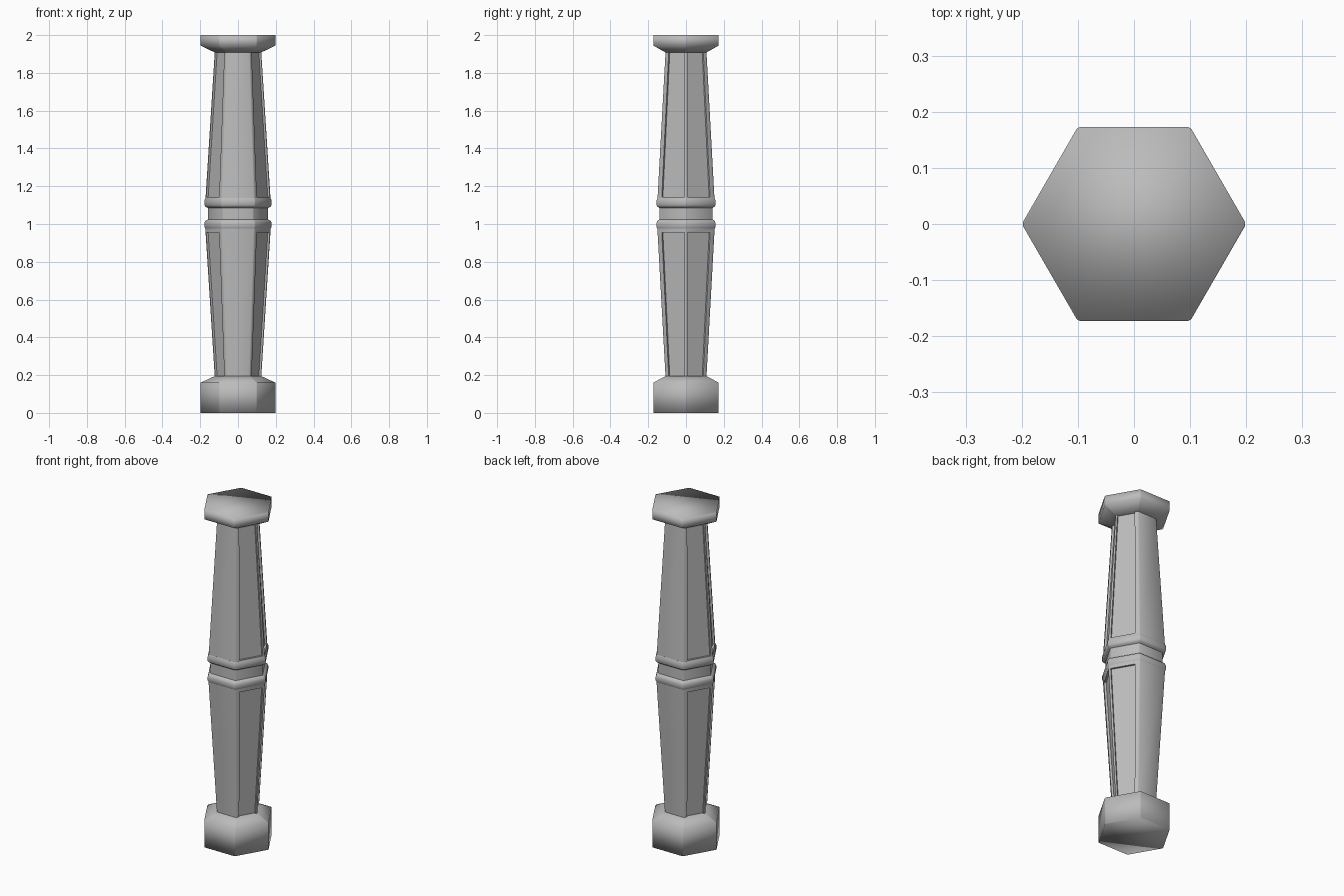
import bpy, bmesh, math
from mathutils import Vector

cube = bpy.data.objects.get("Cube")
if cube:
    bpy.data.objects.remove(cube, do_unlink=True)

grey = bpy.data.materials.new("stone grey")
grey.use_nodes = True
grey.diffuse_color = (0.5, 0.5, 0.5, 1)
grey.node_tree.nodes["Principled BSDF"].inputs["Base Color"].default_value = (0.5, 0.5, 0.5, 1)


def ring(bm, radius, z, chamfer=0.004):
    """Hexagon with a point on +x and each corner slightly cut."""
    corners = [Vector((radius * math.cos(k * math.pi / 3),
                       radius * math.sin(k * math.pi / 3), z)) for k in range(6)]
    points = []
    for k, c in enumerate(corners):
        for other in (corners[k - 1], corners[(k + 1) % 6]):
            points.append(bm.verts.new(c + (other - c).normalized() * chamfer))
    return points


def add_panel(bm, quad, left, right, low, high, depth):
    """Replace a quad by a frame around a sunken panel."""
    a, b, c, d = [v.co for v in quad]
    normal = (b - a).cross(d - a).normalized()

    def at(u, w):
        return a.lerp(b, u).lerp(d.lerp(c, u), w)

    rim = [bm.verts.new(at(u, w)) for u, w in
           ((left, low), (1 - right, low), (1 - right, 1 - high), (left, 1 - high))]
    floor = [bm.verts.new(v.co - normal * depth) for v in rim]
    for i in range(4):
        j = (i + 1) % 4
        bm.faces.new((quad[i], quad[j], rim[j], rim[i]))
        bm.faces.new((rim[i], rim[j], floor[j], floor[i]))
    bm.faces.new(floor)


def hex_part(name, profile, angle, panel=None):
    """Loft hexagons through (radius, height) pairs, with optional side panels."""
    bm = bmesh.new()
    rings = [ring(bm, r, z) for r, z in profile]
    for lower, upper in zip(rings, rings[1:]):
        for i in range(12):
            j = (i + 1) % 12
            quad = (lower[i], lower[j], upper[j], upper[i])
            side = i // 2                       # odd i: one of the six flat sides
            if panel and i % 2 and side not in (1, 4):
                ridge_first = side in (0, 3)    # narrow margin beside the +x/-x ridge
                margins = (0.04, 0.13) if ridge_first else (0.13, 0.04)
                add_panel(bm, quad, *margins, *panel, 0.012)
            else:
                bm.faces.new(quad)
    bm.faces.new(rings[0][::-1])
    bm.faces.new(rings[-1])
    mesh = bpy.data.meshes.new(name)
    bm.to_mesh(mesh)
    bm.free()
    mesh.materials.append(grey)
    obj = bpy.data.objects.new(name, mesh)
    bpy.context.collection.objects.link(obj)
    bpy.ops.object.select_all(action='DESELECT')
    obj.select_set(True)
    bpy.context.view_layer.objects.active = obj
    bpy.ops.object.shade_smooth_by_angle(angle=math.radians(angle))


# Foot and head blocks
hex_part("base", [(0.2, 0), (0.2, 0.16), (0.125, 0.195)], 100)
hex_part("cap", [(0.125, 1.908), (0.2, 1.945), (0.2, 2.0)], 100)

# Tapered shafts with sunken panels on the four slanted sides
hex_part("lower_shaft", [(0.125, 0.19), (0.175, 0.975)], 35, (0.002, 0.025))
hex_part("upper_shaft", [(0.175, 1.12), (0.125, 1.912)], 35, (0.03, 0.004))

# Waist: two rounded bands with a narrow neck between them
hex_part("waist", [(0.175, 0.975), (0.18, 0.985), (0.18, 1.005), (0.175, 1.017),
                   (0.162, 1.024), (0.162, 1.085), (0.175, 1.092), (0.18, 1.1),
                   (0.18, 1.125), (0.174, 1.138)], 50)
